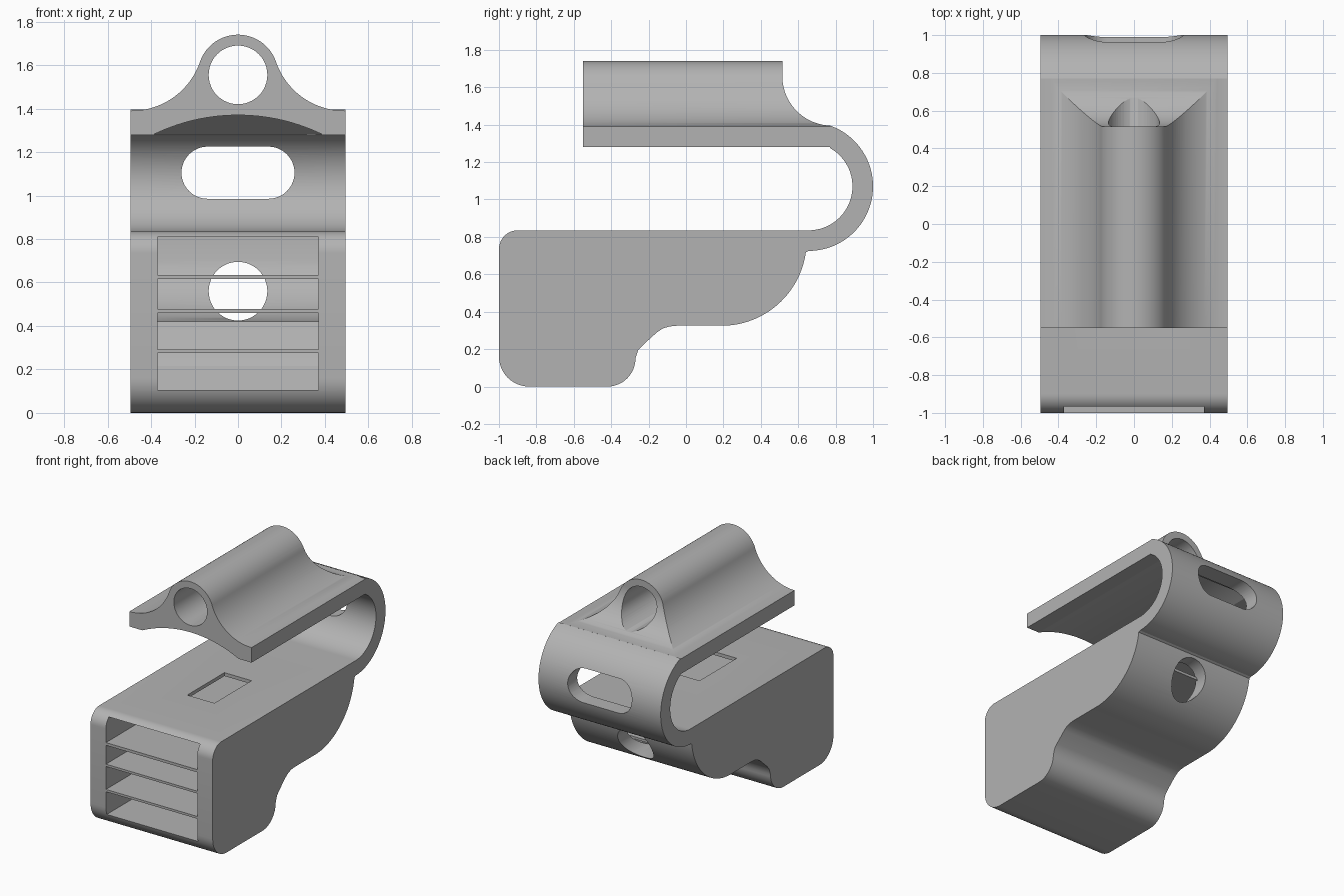
import bpy, bmesh
from math import cos, sin, radians

cube = bpy.data.objects.get("Cube")
if cube:
    bpy.data.objects.remove(cube, do_unlink=True)

grey = bpy.data.materials.new("plain grey")
grey.use_nodes = True
grey.diffuse_color = (0.45, 0.45, 0.45, 1)
grey.node_tree.nodes["Principled BSDF"].inputs["Base Color"].default_value = grey.diffuse_color


def arc(cu, cv, r, start, end, n=24):
    """Points on an arc, angles in degrees."""
    steps = [radians(start + (end - start) * i / n) for i in range(n + 1)]
    return [(cu + r * cos(a), cv + r * sin(a)) for a in steps]


def prism(name, outline, axis, lo, hi):
    """Extrude a (y, z) outline along x, or an (x, z) outline along y."""
    bm = bmesh.new()
    rings = []
    for d in (lo, hi):
        rings.append([bm.verts.new((d, u, v) if axis == "x" else (u, d, v)) for u, v in outline])
        bm.faces.new(rings[-1])
    n = len(outline)
    for i in range(n):
        j = (i + 1) % n
        bm.faces.new((rings[0][i], rings[0][j], rings[1][j], rings[1][i]))
    bmesh.ops.recalc_face_normals(bm, faces=bm.faces)
    mesh = bpy.data.meshes.new(name)
    bm.to_mesh(mesh)
    bm.free()
    mesh.materials.append(grey)
    obj = bpy.data.objects.new(name, mesh)
    bpy.context.collection.objects.link(obj)
    return obj


def rect(u0, u1, v0, v1):
    return [(u0, v0), (u1, v0), (u1, v1), (u0, v1)]


def activate(obj):
    bpy.ops.object.select_all(action="DESELECT")
    obj.select_set(True)
    bpy.context.view_layer.objects.active = obj


def cut(obj, cutter):
    """Subtract the cutter and discard it."""
    mod = obj.modifiers.new("cut", "BOOLEAN")
    mod.operation, mod.solver, mod.object = "DIFFERENCE", "EXACT", cutter
    activate(obj)
    bpy.ops.object.modifier_apply(modifier=mod.name)
    bpy.data.objects.remove(cutter, do_unlink=True)


W = 0.495        # half width
JOIN = 0.77      # where the hook meets the top plate

# Body and curved hook as one side outline
outline = arc(-0.84, 0.16, 0.16, 180, 270, 12)
outline += arc(-0.42, 0.15, 0.15, 270, 360, 12)
outline += [(-0.255, 0.195), (-0.23, 0.222), (-0.155, 0.29), (-0.125, 0.31), (-0.09, 0.321), (-0.05, 0.325)]
outline += arc(0.19, 0.78, 0.455, 270, 352, 28)
outline += arc(0.655, 1.07, 0.345, -90, 70.5, 48)
outline += arc(0.655, 1.07, 0.235, 61, -90, 40)
outline += arc(-0.9, 0.735, 0.1, 90, 180, 12)
body = prism("body_and_hook", outline, "x", -W, W)

# Hollow interior open at the front
cavity = [(-1.1, 0.105), (-0.4, 0.105), (-0.38, 0.215), (-0.29, 0.33), (-0.2, 0.42), (0.19, 0.42)]
cavity += arc(0.19, 0.78, 0.36, 275, 347, 16) + [(0.545, 0.81), (-1.1, 0.81)]
cut(body, prism("cavity", cavity, "x", -0.37, 0.37))

# Round rear hole, slot in the hook, window in the top
cut(body, prism("rear_hole", arc(0, 0.56, 0.135, 0, 352.5, 47), "y", 0.1, 0.9))
slot = arc(0.14, 1.105, 0.12, -90, 90) + arc(-0.14, 1.105, 0.12, 90, 270)
cut(body, prism("slot", slot, "y", 0.78, 1.2))
cut(body, prism("window", rect(-0.11, 0.11, 0.75, 0.9), "y", -0.43, 0.0))

# Shelves inside the body
shelves = []
for i, (z0, z1, back) in enumerate([(0.615, 0.635, 0.53), (0.46, 0.477, 0.34), (0.275, 0.292, -0.28)]):
    shelves.append(prism(f"shelf_{i + 1}", rect(-1, back, z0, z1), "x", -0.38, 0.38))

# Top plate rising into a tube with concave flanks
right = [(W, 1.28), (W, 1.39)] + arc(0.49, 1.723, 0.333, 270, 199, 24)
section = right + arc(0, 1.555, 0.185, 20, 160, 36)
section += [(-x, z) for x, z in reversed(right)]
plate = prism("top_plate_and_tube", section, "y", -0.55, JOIN)

# Sweep away the rear of the tube, then bore it
scoop = arc(0.78, 1.66, 0.265, 180, 270, 24) + [(1.1, 1.395), (1.1, 1.9), (0.515, 1.9)]
cut(plate, prism("rear_scoop", scoop, "x", -0.6, 0.6))
cut(plate, prism("bore", arc(0, 1.555, 0.135, 0, 352.5, 47), "y", -0.7, 0.9))

# Shallow arch under the plate, sloping out at the back
arch = arc(0, 0.48, 0.89, 63.5, 116.5, 32) + [(-0.397, 1.2), (0.397, 1.2)]
hollow = prism("arch", arch, "y", -0.7, JOIN - 0.005)
for v in hollow.data.vertices:
    if v.co.y > 0:
        v.co.y -= max(0, v.co.z - 1.28) * 1.5
cut(plate, hollow)

# Smooth curves, crisp edges
for obj in [body, plate] + shelves:
    activate(obj)
    bpy.ops.object.shade_smooth_by_angle(angle=radians(25))
